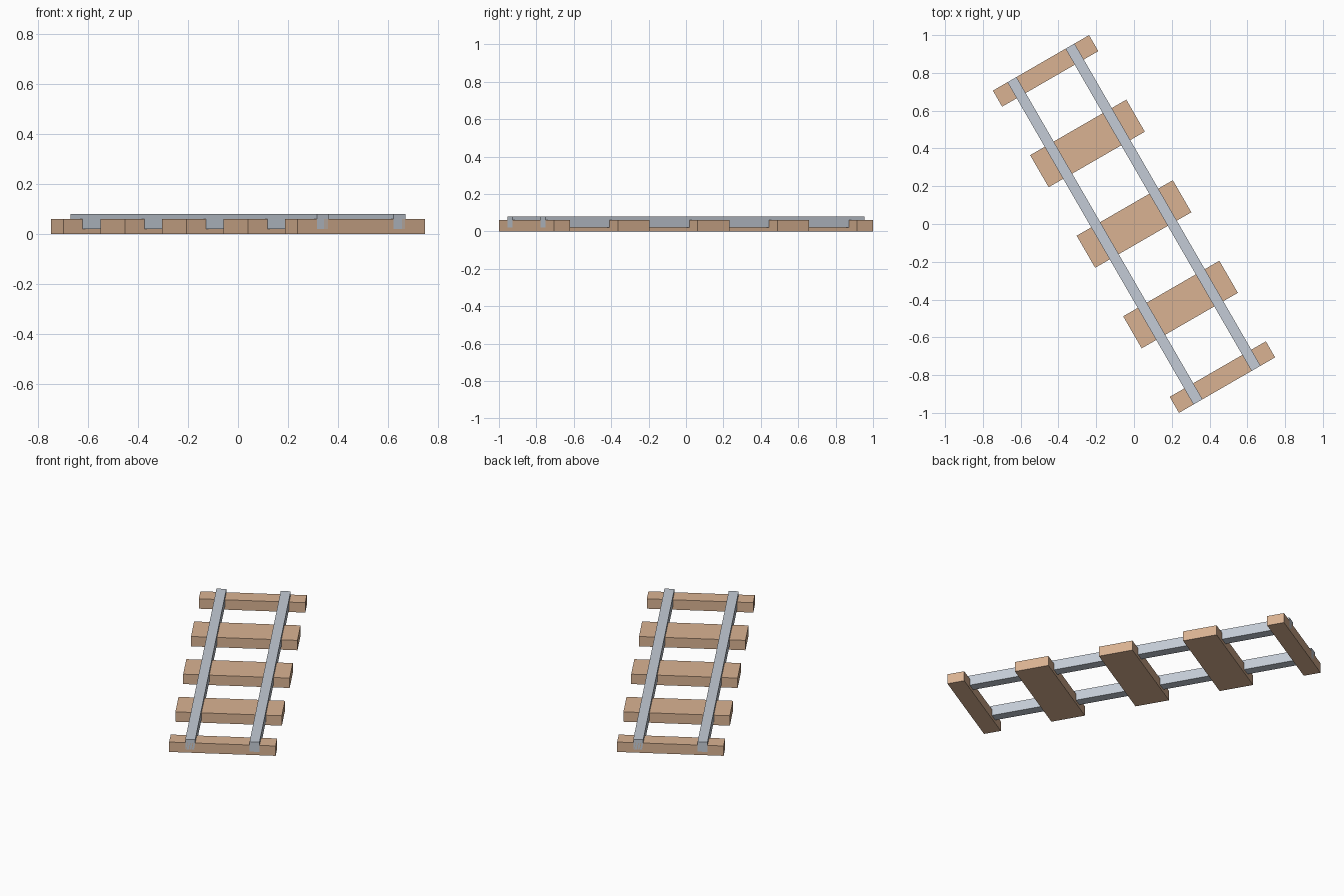
import bpy
from math import radians
from mathutils import Matrix

if "Cube" in bpy.data.objects:
    bpy.data.objects.remove(bpy.data.objects["Cube"])

TURN = Matrix.Rotation(radians(30), 4, 'Z')   # whole track is turned about z
HALF = 0.985                                  # half track length
PITCH = HALF / 2                              # sleeper spacing
SLEEPER_W = 0.196


def material(name, color):
    m = bpy.data.materials.new(name)
    m.diffuse_color = color
    m.use_nodes = True
    m.node_tree.nodes["Principled BSDF"].inputs["Base Color"].default_value = m.diffuse_color
    return m


def box(name, x, y, z, mat):
    """Box from (min, max) ranges along the track's own axes."""
    bpy.ops.mesh.primitive_cube_add(size=1)
    ob = bpy.context.object
    ob.name = name
    lo, hi = zip(x, y, z)
    size = [b - a for a, b in zip(lo, hi)]
    mid = [(a + b) / 2 for a, b in zip(lo, hi)]
    ob.data.transform(TURN @ Matrix.Translation(mid) @ Matrix.Diagonal((*size, 1)))
    ob.data.materials.append(mat)
    return ob


wood = material("wood", (0.70, 0.45, 0.29, 1))
steel = material("steel", (0.55, 0.60, 0.67, 1))

# Sleepers: the two end ones are cut in half so sections can be joined
for i in range(-2, 3):
    y0 = max(i * PITCH - SLEEPER_W / 2, -HALF)
    y1 = min(i * PITCH + SLEEPER_W / 2, HALF)
    box(f"sleeper_{i + 3}", (-0.294, 0.294), (y0, y1), (0, 0.06), wood)

# Rails, let into the sleepers
box("rail_left", (-0.205, -0.15), (-HALF, HALF), (0.02, 0.08), steel)
box("rail_right", (0.15, 0.205), (-HALF, HALF), (0.02, 0.08), steel)
